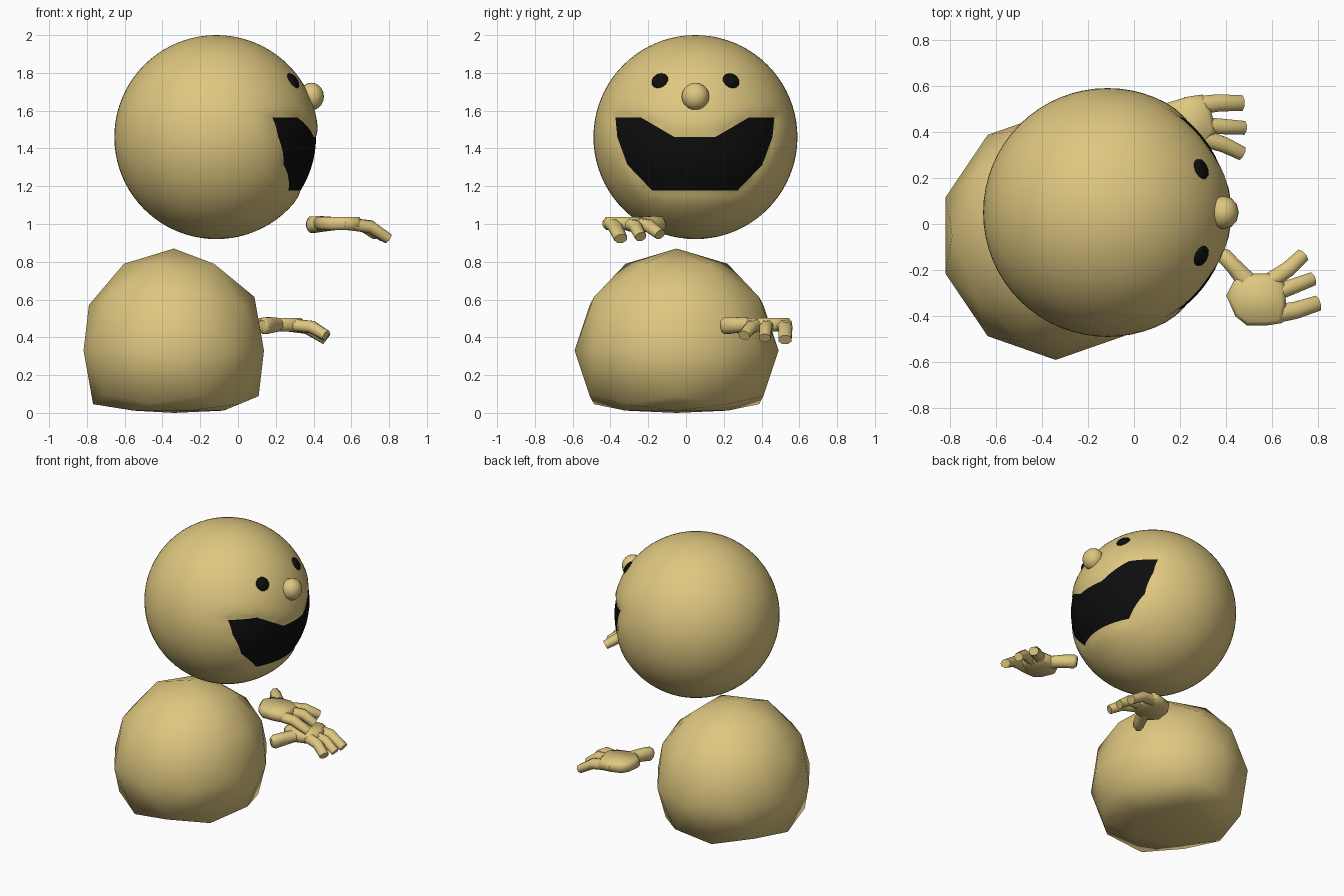
import bpy, bmesh, math
from mathutils import Vector, Matrix

if "Cube" in bpy.data.objects:
    bpy.data.objects.remove(bpy.data.objects["Cube"])


def material(name, rgb):
    m = bpy.data.materials.new(name)
    m.diffuse_color = (*rgb, 1)
    m.use_nodes = True
    m.node_tree.nodes["Principled BSDF"].inputs["Base Color"].default_value = m.diffuse_color
    return m


TAN = material("tan", (0.73, 0.57, 0.215))
BLACK = material("black", (0.004, 0.004, 0.004))


def finish(name, bm, mats, angle=180):
    bmesh.ops.recalc_face_normals(bm, faces=bm.faces)
    me = bpy.data.meshes.new(name)
    bm.to_mesh(me)
    bm.free()
    ob = bpy.data.objects.new(name, me)
    bpy.context.collection.objects.link(ob)
    for m in mats:
        me.materials.append(m)
    bpy.ops.object.select_all(action='DESELECT')
    ob.select_set(True)
    bpy.context.view_layer.objects.active = ob
    if angle >= 180:
        bpy.ops.object.shade_smooth()
    else:
        bpy.ops.object.shade_smooth_by_angle(angle=math.radians(angle))
    return ob


# Body: coarse smooth-shaded icosphere with a flattened bottom
bm = bmesh.new()
bmesh.ops.create_icosphere(bm, subdivisions=2, radius=0.54)
for v in bm.verts:
    v.co = Vector((-0.93 * v.co.x - 0.34, -v.co.y - 0.05, v.co.z + 0.33))
    if v.co.z < 0.02:
        v.co.z = 0.0 if abs(v.co.x + 0.34) < 0.01 and abs(v.co.y + 0.05) < 0.01 else 0.012
finish("body", bm, [TAN])

# Head: sphere whose mouth outline (y, z) is cut into the surface
C, R = Vector((-0.115, 0.05, 1.46)), 0.54
half = [(0.11, 1.46), (0.29, 1.565), (0.43, 1.565), (0.42, 1.46),
        (0.365, 1.31), (0.23, 1.17)]
MOUTH = [Vector((0.047 + y, z)) for y, z in half]
MOUTH += [Vector((0.047 - y, z)) for y, z in reversed(half)]
SIDES = list(zip(MOUTH, MOUTH[1:] + MOUTH[:1]))


def inside(p):
    hit = False
    for a, b in SIDES:
        if (a.y > p.y) != (b.y > p.y):
            if p.x < a.x + (p.y - a.y) * (b.x - a.x) / (b.y - a.y):
                hit = not hit
    return hit


def edge_distance(p):
    best = 9.0
    for a, b in SIDES:
        t = max(0, min(1, (p - a).dot(b - a) / (b - a).length_squared))
        best = min(best, (p - a - (b - a) * t).length)
    return best


bm = bmesh.new()
bmesh.ops.create_uvsphere(bm, u_segments=64, v_segments=40, radius=R,
                          matrix=Matrix.Translation(C))
for a, b in SIDES:
    near = []
    for f in bm.faces:
        c = f.calc_center_median()
        if (c.x > C.x and min(a.x, b.x) - 0.07 < c.y < max(a.x, b.x) + 0.07
                and min(a.y, b.y) - 0.07 < c.z < max(a.y, b.y) + 0.07):
            near.append(f)
    geom = set(near)
    for f in near:
        geom.update(f.edges)
        geom.update(f.verts)
    d = b - a
    bmesh.ops.bisect_plane(bm, geom=list(geom), dist=1e-5,
                           plane_co=(0, a.x, a.y), plane_no=(0, d.y, -d.x))
for f in bm.faces:
    c = f.calc_center_median()
    f.material_index = int(c.x > C.x and inside(Vector((c.y, c.z))))
# slight hollow with a soft rim
for v in bm.verts:
    if v.co.x > C.x:
        p = Vector((v.co.y, v.co.z))
        k = 1.0 if inside(p) else max(0, 1 - edge_distance(p) / 0.06) ** 2
        v.co -= (v.co - C).normalized() * 0.012 * k
finish("head", bm, [TAN, BLACK])

# Eyes: flat discs lying on the head
for side, name in ((-1, "eye_right"), (1, "eye_left")):
    n = Vector((0.415, side * 0.193, 0.305)).normalized()
    bm = bmesh.new()
    bmesh.ops.create_uvsphere(bm, u_segments=12, v_segments=8, radius=1,
                              matrix=Matrix.Diagonal((0.047, 0.047, 0.02, 1)))
    rot = n.to_track_quat('Z', 'Y').to_matrix().to_4x4()
    bm.transform(Matrix.Translation(C + n * 0.537) @ rot)
    finish(name, bm, [BLACK])

# Nose
bm = bmesh.new()
bmesh.ops.create_uvsphere(bm, u_segments=12, v_segments=10, radius=0.073)
bm.transform(Matrix.Translation((0.388, 0.05, 1.675))
             @ Matrix.Diagonal((0.92, 1, 1, 1)))
finish("nose", bm, [TAN])


def loft(bm, rings):
    rows = [[bm.verts.new(p) for p in r] for r in rings]
    n = len(rows[0])
    for r0, r1 in zip(rows, rows[1:]):
        for i in range(n):
            j = (i + 1) % n
            bm.faces.new((r0[i], r0[j], r1[j], r1[i]))
    bm.faces.new(rows[0][::-1])
    bm.faces.new(rows[-1])


def digit(bm, path):
    """Rounded bar through (x, y, z, half width, half height) stations."""
    rings = []
    for i, s in enumerate(path):
        p0 = Vector(path[max(i - 1, 0)][:3])
        p1 = Vector(path[min(i + 1, len(path) - 1)][:3])
        d = (p1 - p0).normalized()
        across = d.cross(Vector((0, 0, 1))).normalized()
        up = across.cross(d)
        ring = []
        for k in range(8):
            a = math.pi / 8 + k * math.pi / 4
            ring.append(Vector(s[:3]) + across * s[3] * math.cos(a) * 1.08
                        + up * s[4] * math.sin(a) * 1.08)
        rings.append(ring)
    loft(bm, rings)


PALM = [(0.40, -0.31), (0.44, -0.235), (0.49, -0.215), (0.59, -0.215),
        (0.655, -0.26), (0.66, -0.35), (0.645, -0.43), (0.58, -0.44),
        (0.49, -0.44), (0.44, -0.40)]
CENTRE = Vector((0.52, -0.33, 0))


def hand(name, matrix):
    bm = bmesh.new()
    # palm
    rings = []
    for z, s in ((0.967, 0.84), (0.985, 0.98), (1.015, 1.0), (1.038, 0.86)):
        rings.append([(CENTRE.x + (x - CENTRE.x) * s,
                       CENTRE.y + (y - CENTRE.y) * s, z) for x, y in PALM])
    loft(bm, rings)
    # three fingers curling down, then the thumb
    for base, mid, tip, w in (
            ((0.56, -0.27, 1.003), (0.67, -0.195, 0.99), (0.732, -0.137, 0.945), 0.031),
            ((0.56, -0.32, 1.003), (0.70, -0.267, 0.987), (0.772, -0.24, 0.932), 0.030),
            ((0.56, -0.40, 1.003), (0.70, -0.375, 0.985), (0.795, -0.345, 0.922), 0.034)):
        digit(bm, [(*base, w * 1.25, 0.032), (*mid, w * 1.1, 0.033), (*tip, w, 0.027)])
    digit(bm, [(0.50, -0.26, 1.002, 0.045, 0.035), (0.43, -0.18, 1.0, 0.035, 0.042),
               (0.39, -0.138, 0.995, 0.034, 0.044), (0.376, -0.124, 0.992, 0.022, 0.032)])
    bm.transform(matrix)
    finish(name, bm, [TAN], 60)


hand("hand_right", Matrix.Identity(4))
hand("hand_left", Matrix.Translation((0.207, 0.43, -0.535))
     @ Matrix.Rotation(math.radians(17), 4, 'Z')
     @ Matrix.Diagonal((1, -1, 1, 1)) @ Matrix.Translation(-CENTRE))
